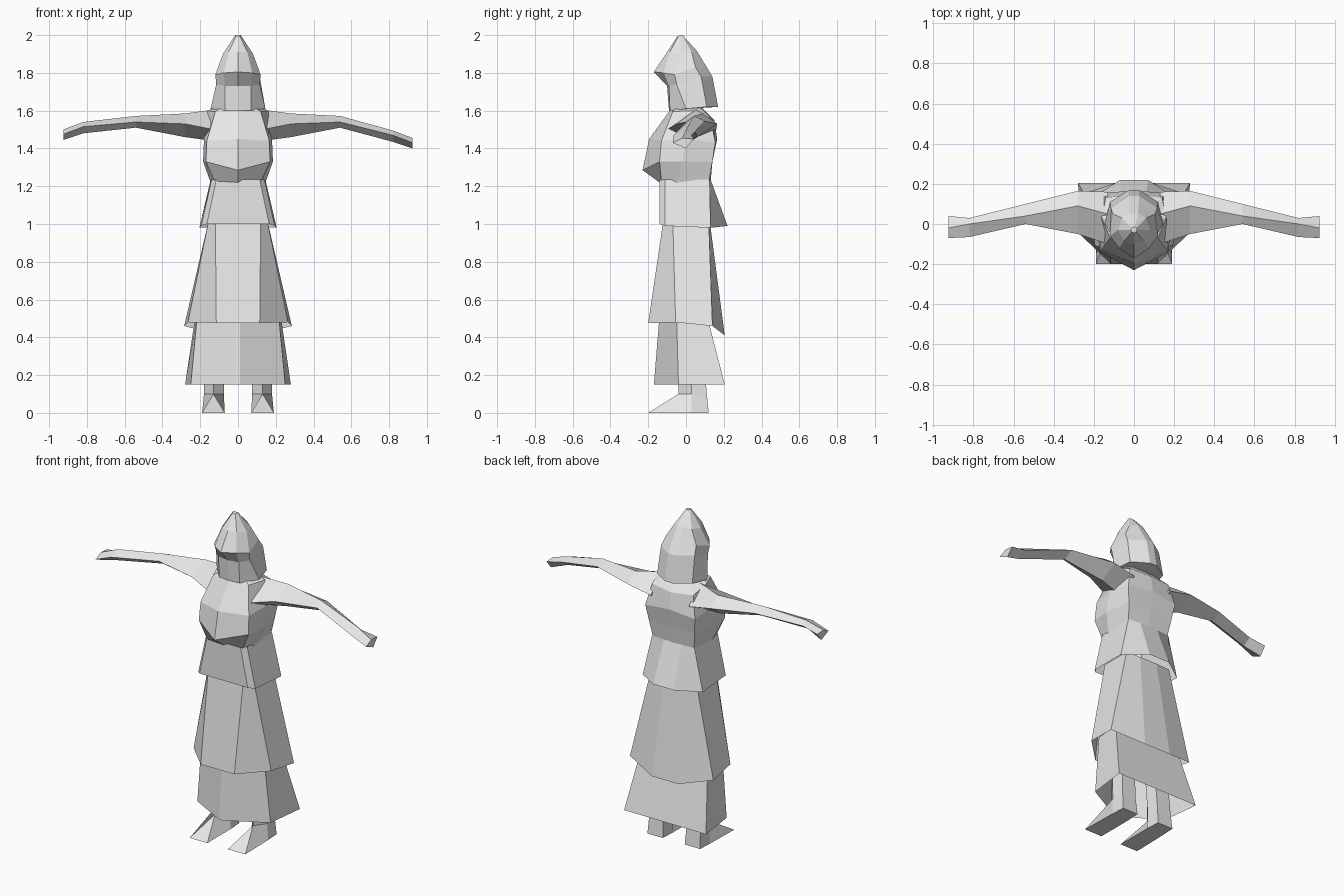
import bpy, bmesh

stone = bpy.data.materials.new("light_grey")
stone.diffuse_color = (0.8, 0.8, 0.8, 1)


def loft(name, rings, cap_start=False, cap_end=False):
    """Skin a list of equal-length point rings with flat faces."""
    bm = bmesh.new()
    loops = [[bm.verts.new(p) for p in ring] for ring in rings]
    n = len(loops[0])
    for a, b in zip(loops, loops[1:]):
        for i in range(n):
            j = (i + 1) % n
            bm.faces.new((a[i], a[j], b[j], b[i]))
    if cap_start:
        bm.faces.new(loops[0][::-1])
    if cap_end:
        bm.faces.new(loops[-1])
    bmesh.ops.remove_doubles(bm, verts=bm.verts, dist=0.0005)
    bmesh.ops.recalc_face_normals(bm, faces=bm.faces)
    mesh = bpy.data.meshes.new(name)
    bm.to_mesh(mesh)
    bm.free()
    mesh.materials.append(stone)
    obj = bpy.data.objects.new(name, mesh)
    bpy.context.collection.objects.link(obj)
    return obj


def both(half):
    """Complete a half ring (front to back on +x) with its mirror image."""
    return half + [(-x, y, z) for x, y, z in reversed(half) if x != 0]


# Lower skirt tier
loft("lower_skirt", [
    both([(0.01, -0.17, 0.15), (0.25, -0.04, 0.15), (0.28, 0.205, 0.15)]),
    both([(0.01, -0.14, 0.52), (0.215, -0.05, 0.52), (0.225, 0.11, 0.52)])])

# Middle skirt tier, dipping at the back
loft("middle_skirt", [
    both([(0.115, -0.2, 0.475), (0.265, -0.055, 0.48),
          (0.285, 0.14, 0.46), (0.09, 0.205, 0.41)]),
    both([(0.12, -0.12, 1.02), (0.155, -0.07, 1.02),
          (0.155, 0.12, 1.02), (0.06, 0.125, 1.02)])])

# Short flared tier below the waist
loft("waist_flounce", [
    both([(0.165, -0.14, 1.0), (0.195, -0.11, 0.99),
          (0.205, 0.13, 0.98), (0.07, 0.22, 0.99)]),
    both([(0.115, -0.14, 1.235), (0.14, -0.11, 1.235),
          (0.145, 0.125, 1.235), (0.06, 0.13, 1.235)])])

# Torso from waist to neck
loft("torso", [
    both([(0, -0.14, 1.22), (0.12, -0.13, 1.22), (0.145, -0.05, 1.22),
          (0.14, 0.12, 1.22), (0, 0.13, 1.22)]),
    both([(0, -0.23, 1.285), (0.17, -0.14, 1.33), (0.185, -0.02, 1.33),
          (0.155, 0.14, 1.33), (0, 0.14, 1.33)]),
    both([(0, -0.195, 1.45), (0.165, -0.13, 1.44), (0.18, 0, 1.45),
          (0.17, 0.155, 1.43), (0, 0.165, 1.45)]),
    both([(0, -0.09, 1.595), (0.12, -0.07, 1.595), (0.16, 0.03, 1.6),
          (0.14, 0.13, 1.56), (0, 0.15, 1.55)]),
    both([(0, -0.08, 1.62), (0.08, -0.05, 1.62), (0.11, 0.02, 1.62),
          (0.08, 0.08, 1.615), (0, 0.09, 1.61)])],
    cap_start=True, cap_end=True)

# Hood with recessed face, overhanging brim and pointed crown
loft("hood", [
    both([(0, -0.09, 1.6), (0.07, -0.085, 1.6), (0.145, 0.0, 1.61),
          (0.12, 0.11, 1.62), (0.025, 0.17, 1.62)]),
    both([(0, -0.10, 1.73), (0.07, -0.09, 1.73), (0.115, -0.05, 1.74),
          (0.115, 0.08, 1.78), (0.025, 0.14, 1.78)]),
    both([(0, -0.17, 1.805), (0.075, -0.12, 1.8), (0.12, -0.06, 1.79),
          (0.105, 0.05, 1.83), (0.025, 0.11, 1.83)]),
    both([(0, -0.10, 1.91), (0.05, -0.085, 1.91), (0.08, -0.03, 1.9),
          (0.06, 0.03, 1.91), (0.02, 0.055, 1.92)]),
    both([(0, -0.045, 1.995), (0.01, -0.04, 1.995), (0.015, -0.03, 2.0),
          (0.012, -0.02, 2.0), (0.005, -0.015, 1.995)])],
    cap_start=True, cap_end=True)

# Arms: diamond sections (top, front, bottom, back), one hand held higher
ARM = [(0.13, (0.05, 1.605), (-0.10, 1.5), (0.03, 1.44), (0.16, 1.50)),
       (0.28, (0.09, 1.585), (-0.05, 1.53), (0.06, 1.46), (0.165, 1.53)),
       (0.54, (0.04, 1.572), (0.0, 1.54), (0.04, 1.51), (0.10, 1.545)),
       (0.82, (0.0, 1.495), (-0.065, 1.47), (-0.02, 1.435), (0.03, 1.47)),
       (0.925, (-0.02, 1.455), (-0.07, 1.43), (0.0, 1.40), (0.04, 1.45))]
for name, side, lift in (("right_arm", -1, 0.045), ("left_arm", 1, 0)):
    rings = [[(side * x, y, z + (lift if x > 0.6 else 0)) for y, z in pts]
             for x, *pts in ARM]
    loft(name, rings, cap_start=True, cap_end=True)

# Legs with wedge shoes
LEG = [[(0.07, -0.2, 0), (0.19, -0.2, 0), (0.185, 0.03, 0),
        (0.18, 0.12, 0), (0.075, 0.12, 0), (0.07, 0.03, 0)],
       [(0.13, -0.04, 0.1), (0.13, -0.04, 0.1), (0.18, 0.03, 0.1),
        (0.175, 0.11, 0.1), (0.08, 0.11, 0.1), (0.075, 0.03, 0.1)],
       [(0.13, -0.05, 0.5), (0.13, -0.05, 0.5), (0.17, 0.01, 0.5),
        (0.16, 0.08, 0.5), (0.07, 0.08, 0.5), (0.06, 0.01, 0.5)]]
for name, side in (("right_leg", -1), ("left_leg", 1)):
    loft(name, [[(side * x, y, z) for x, y, z in ring] for ring in LEG],
         cap_start=True)
